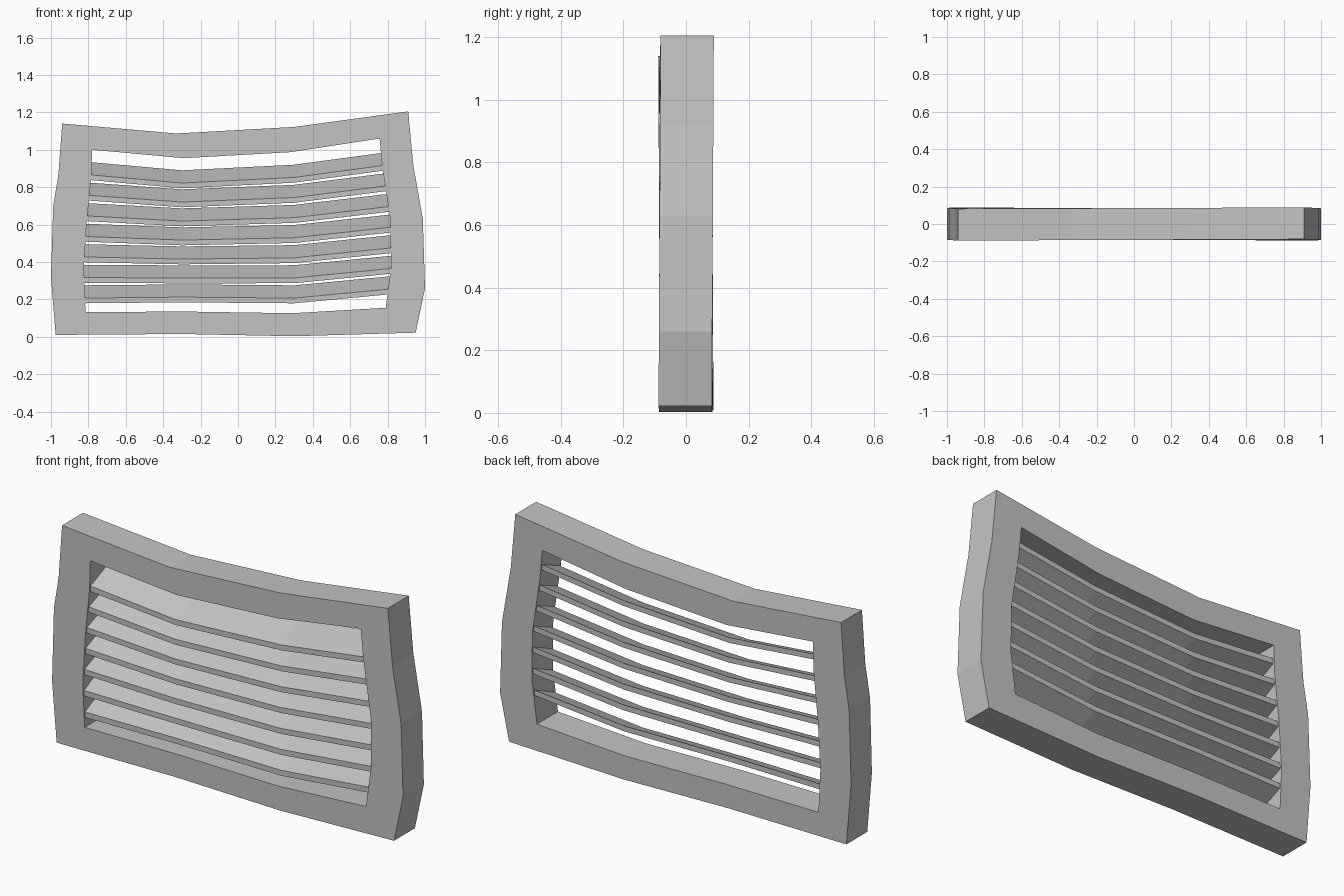
import bpy
import bmesh

default_cube = bpy.data.objects.get("Cube")
if default_cube:
    bpy.data.objects.remove(default_cube, do_unlink=True)

GREY = (0.55, 0.55, 0.55, 1)
metal = bpy.data.materials.new("plain grey")
metal.use_nodes = True
metal.diffuse_color = GREY
metal.node_tree.nodes["Principled BSDF"].inputs["Base Color"].default_value = GREY

HALF_DEPTH = 0.085

# Front profiles of the bent frame, clockwise from the upper corner at -x
OUTER = [(-.94, 1.14), (-.33, 1.087), (.3, 1.122), (.91, 1.205),
         (.937, .92), (.988, .63), (1, .26), (.95, .022),
         (.3, .003), (-.3, .015), (-.975, .01),
         (-1, .32), (-.988, .7), (-.96, .87)]
INNER = [(-.78, 1), (-.29, .955), (.28, .987), (.757, 1.06),
         (.77, .92), (.815, .62), (.818, .37), (.79, .155),
         (.29, .126), (-.29, .135), (-.815, .132),
         (-.825, .35), (-.81, .6), (-.785, .85)]


def warp(x, y, z):
    """Slight twist of the whole panel."""
    return (x, y + .006 * x * (z - .5), z)


def add_object(name, bm):
    bmesh.ops.recalc_face_normals(bm, faces=bm.faces)
    mesh = bpy.data.meshes.new(name)
    bm.to_mesh(mesh)
    bm.free()
    mesh.materials.append(metal)
    obj = bpy.data.objects.new(name, mesh)
    bpy.context.collection.objects.link(obj)
    return obj


def sweep(name, rings, closed):
    """Join matching cross-section rings into a solid."""
    bm = bmesh.new()
    rows = [[bm.verts.new(warp(*p)) for p in ring] for ring in rings]
    pairs = list(zip(rows, rows[1:]))
    if closed:
        pairs.append((rows[-1], rows[0]))
    else:
        bm.faces.new(rows[0])
        bm.faces.new(rows[-1])
    for a, b in pairs:
        for i in range(len(a)):
            j = (i + 1) % len(a)
            bm.faces.new((a[i], a[j], b[j], b[i]))
    return add_object(name, bm)


def wall_x(points, z):
    """x of an inner side wall at height z."""
    points = sorted(points, key=lambda p: p[1])
    for (xa, za), (xb, zb) in zip(points, points[1:]):
        if z <= zb:
            return xa + (xb - xa) * (z - za) / (zb - za)
    return points[-1][0]


# Frame: a rectangular section carried around the closed outline
sections = []
for (ox, oz), (ix, iz) in zip(OUTER, INNER):
    sections.append([(ox, -HALF_DEPTH, oz), (ox, HALF_DEPTH, oz),
                     (ix, HALF_DEPTH, iz), (ix, -HALF_DEPTH, iz)])
sweep("vent_frame", sections, True)

# Slats: tilted boards, higher at the back, ends let into the side walls
SLATS = 7
SLAT_Y = 0.077
DROP = 0.068
THICKNESS = 0.028
TUCK = 0.02
TOP_HEIGHTS = (.935, .89, .92, .985)
BOTTOM_HEIGHTS = (.275, .28, .275, .325)
right_wall = INNER[10:] + INNER[:1]
left_wall = INNER[3:8]

for n in range(SLATS):
    t = n / (SLATS - 1)
    heights = [a + (b - a) * t for a, b in zip(TOP_HEIGHTS, BOTTOM_HEIGHTS)]
    columns = [wall_x(right_wall, heights[0]) - TUCK, -.3, .3,
               wall_x(left_wall, heights[-1]) + TUCK]
    rings = [[(x, SLAT_Y, z), (x, -SLAT_Y, z - DROP),
              (x, -SLAT_Y, z - DROP - THICKNESS), (x, SLAT_Y, z - THICKNESS)]
             for x, z in zip(columns, heights)]
    sweep(f"slat_{n + 1}", rings, False)
